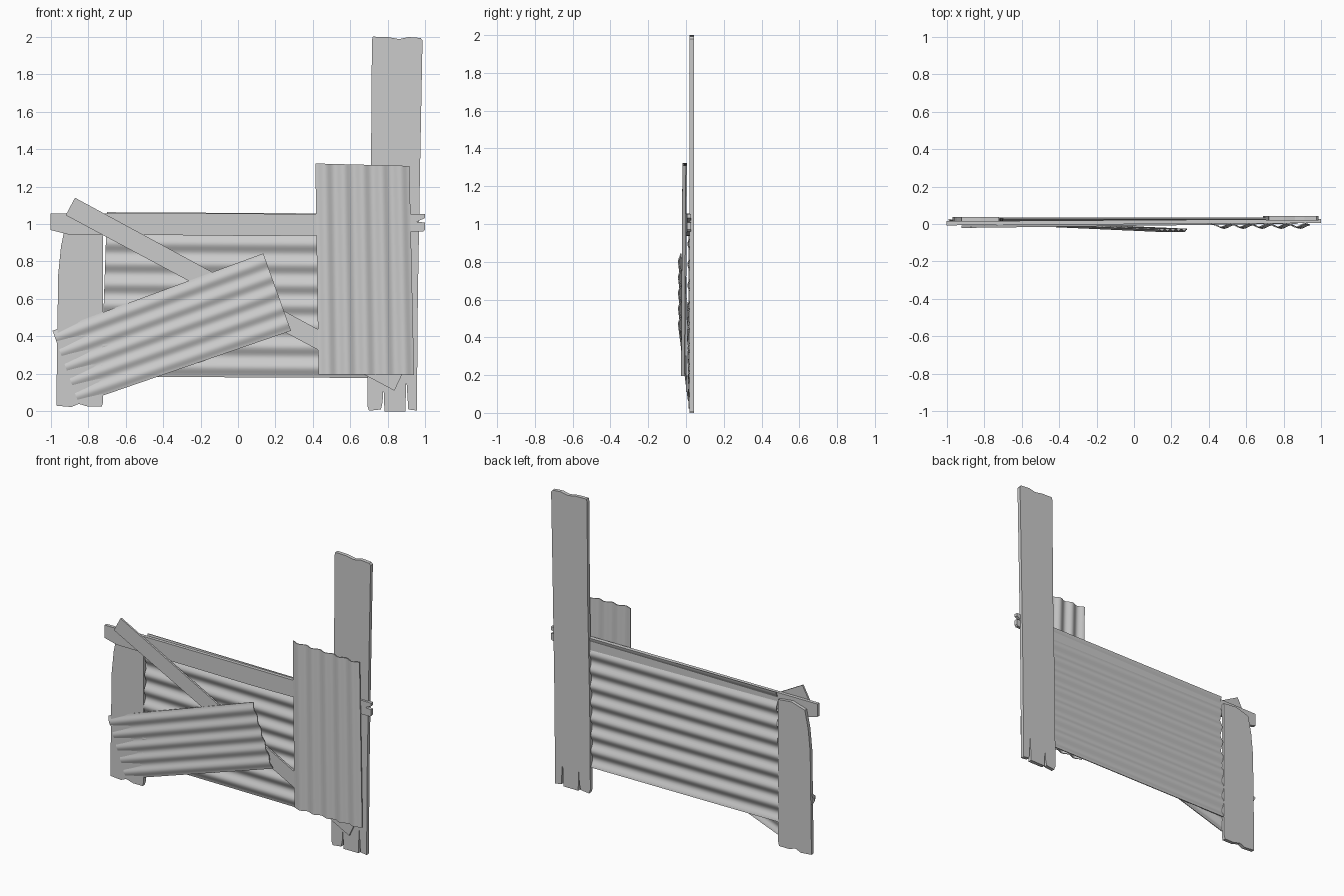
import bpy, bmesh, math

if "Cube" in bpy.data.objects:
    bpy.data.objects.remove(bpy.data.objects["Cube"])


def finish(name, bm):
    bmesh.ops.recalc_face_normals(bm, faces=bm.faces)
    me = bpy.data.meshes.new(name)
    bm.to_mesh(me)
    bm.free()
    ob = bpy.data.objects.new(name, me)
    bpy.context.collection.objects.link(ob)
    return ob


def plank(name, outline, y_left, y_right, thick):
    """Flat board from an x/z outline; its front drifts from y_left (x=-1) to y_right (x=1)."""
    bm = bmesh.new()
    rings = []
    for off in (0, thick):
        rings.append([bm.verts.new((x, y_left + (y_right - y_left) * (x + 1) / 2 + off, z))
                      for x, z in outline])
    bm.faces.new(rings[0])
    bm.faces.new(rings[1][::-1])
    n = len(outline)
    for i in range(n):
        j = (i + 1) % n
        bm.faces.new((rings[0][i], rings[1][i], rings[1][j], rings[0][j]))
    return finish(name, bm)


def corrugated(name, a, b, c, d, y_start, y_end, waves, amp, thick):
    """Sheet with ridges running a->b (and d->c); waves are counted along a->d."""
    bm = bmesh.new()
    steps = waves * 10
    layers = []
    for off in (-thick / 2, thick / 2):
        rows = []
        for i in range(steps + 1):
            v = i / steps
            w = amp * math.cos(2 * math.pi * waves * v) + off
            p = [a[k] + (d[k] - a[k]) * v for k in (0, 1)]
            q = [b[k] + (c[k] - b[k]) * v for k in (0, 1)]
            rows.append((bm.verts.new((p[0], y_start + w, p[1])),
                         bm.verts.new((q[0], y_end + w, q[1]))))
        layers.append(rows)
    f, r = layers
    for i in range(steps):
        bm.faces.new((f[i][0], f[i][1], f[i + 1][1], f[i + 1][0]))
        bm.faces.new((r[i][0], r[i + 1][0], r[i + 1][1], r[i][1]))
        for k in (0, 1):
            bm.faces.new((f[i][k], f[i + 1][k], r[i + 1][k], r[i][k]))
    for i in (0, steps):
        bm.faces.new((f[i][0], f[i][1], r[i][1], r[i][0]))
    ob = finish(name, bm)
    bpy.ops.object.select_all(action='DESELECT')
    ob.select_set(True)
    bpy.context.view_layer.objects.active = ob
    bpy.ops.object.shade_smooth_by_angle(angle=math.radians(40))
    return ob


# Upright posts with worn ends
plank("tall_post", [(0.69, 0.03), (0.70, 0.003), (0.763, 0.01), (0.772, 0.05), (0.777, 0.13),
                    (0.782, 0.0), (0.893, 0.0), (0.899, 0.17), (0.909, 0.01), (0.955, 0.004),
                    (0.96, 0.6), (0.972, 1.3), (0.985, 1.98), (0.975, 1.993), (0.91, 1.998),
                    (0.86, 1.987), (0.80, 1.998), (0.72, 2.0), (0.715, 1.98), (0.71, 1.3),
                    (0.695, 0.6)], 0.017, 0.018, 0.025)
plank("short_post", [(-0.97, 0.03), (-0.89, 0.023), (-0.85, 0.04), (-0.80, 0.025), (-0.727, 0.025),
                     (-0.72, 0.05), (-0.72, 1.02), (-0.82, 1.03), (-0.92, 1.0), (-0.945, 0.88),
                     (-0.96, 0.73)], 0.013, 0.013, 0.024)

# Top rail with a split right end
plank("top_rail", [(-1.0, 0.968), (-0.91, 0.945), (-0.3, 0.94), (0.1, 0.936), (0.5, 0.94),
                   (0.92, 0.96), (0.99, 0.96), (0.998, 0.97), (0.998, 1.008), (0.955, 1.012),
                   (0.998, 1.032), (0.998, 1.053), (0.0, 1.055), (-1.0, 1.055)],
      -0.007, 0.005, 0.022)

# Diagonal brace
plank("diagonal_brace", [(-0.92, 1.047), (0.835, 0.11), (0.875, 0.195), (-0.87, 1.14)],
      -0.022, 0.003, 0.012)

# Corrugated sheets: main panel, upright cover, tilted patch
corrugated("main_sheet", (-0.73, 0.185), (0.74, 0.178), (0.74, 1.055), (-0.70, 1.063),
           0.021, 0.021, 8, 0.010, 0.006)
corrugated("upright_sheet", (0.43, 0.197), (0.413, 1.323), (0.915, 1.31), (0.94, 0.195),
           -0.014, -0.007, 5, 0.009, 0.006)
corrugated("tilted_sheet", (-0.85, 0.04), (0.283, 0.43), (0.135, 0.843), (-0.99, 0.43),
           0.017, -0.034, 5, 0.006, 0.006)
